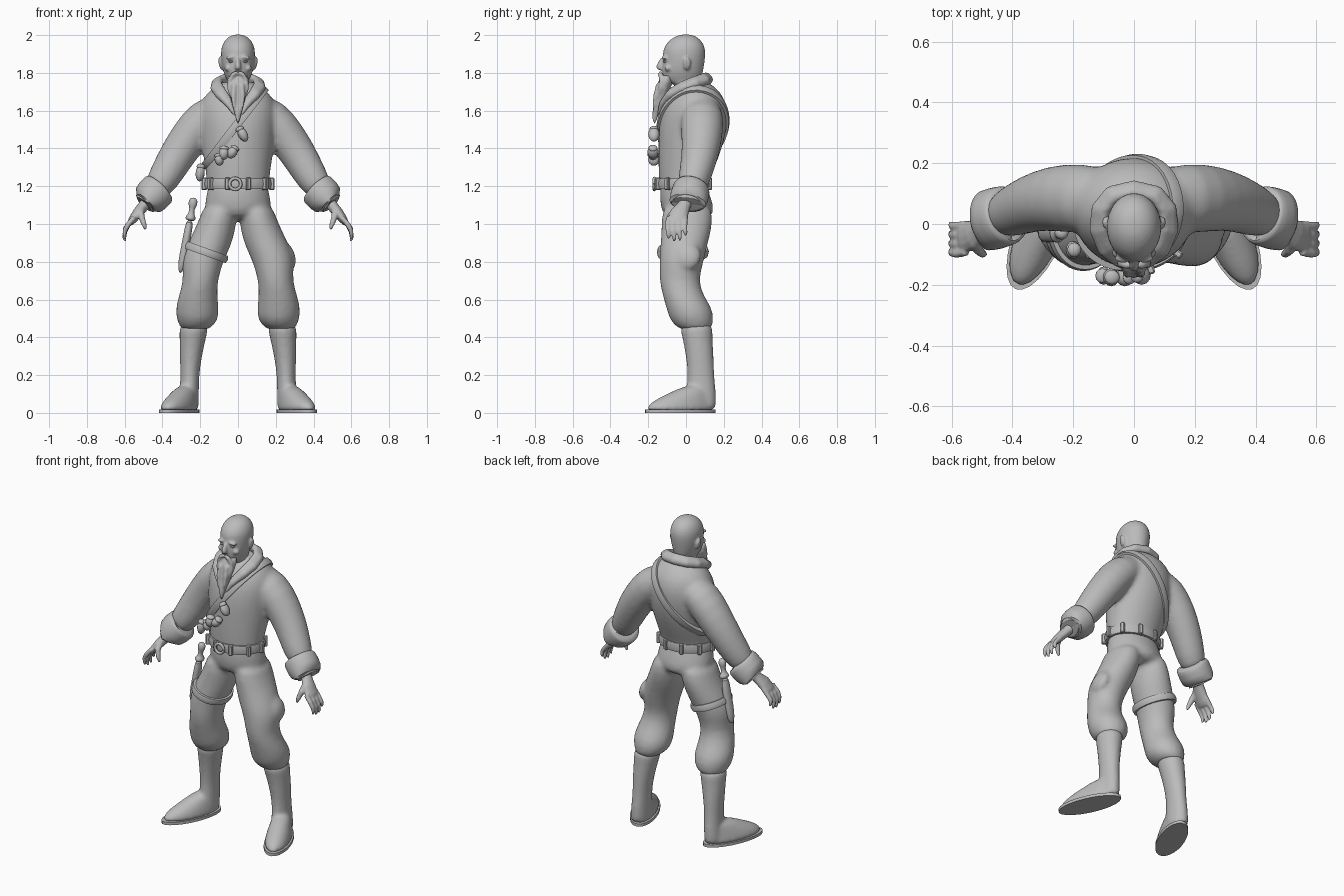
import bpy, bmesh, math
from math import sin, cos, pi
from mathutils import Vector, Matrix
from mathutils.bvhtree import BVHTree

cube = bpy.data.objects.get("Cube")
if cube:
    bpy.data.objects.remove(cube, do_unlink=True)

grey = bpy.data.materials.new("plain_grey")
grey.use_nodes = True
grey.diffuse_color = (0.5, 0.5, 0.5, 1)
grey.node_tree.nodes["Principled BSDF"].inputs["Base Color"].default_value = (0.5, 0.5, 0.5, 1)


def loft(bm, rings, flat=False, turn=0.0, n=16):
    """Skin elliptical rings (x, y, z, rx, ry) into a closed tube."""
    centres = [Vector(r[:3]) for r in rings]
    loops = []
    for i, r in enumerate(rings):
        t = Vector((0, 0, 1))
        if not flat:
            t = (centres[min(i + 1, len(rings) - 1)] - centres[max(i - 1, 0)]).normalized()
        u = Vector((0, 1, 0)).cross(t).normalized()
        v = t.cross(u)
        if turn:
            spin = Matrix.Rotation(turn, 3, t)
            u, v = spin @ u, spin @ v
        loops.append([bm.verts.new(centres[i] + u * r[3] * cos(2 * pi * k / n)
                                   + v * r[4] * sin(2 * pi * k / n)) for k in range(n)])
    for a, b in zip(loops, loops[1:]):
        for k in range(n):
            bm.faces.new((a[k], a[(k + 1) % n], b[(k + 1) % n], b[k]))
    bm.faces.new(loops[0])
    bm.faces.new(loops[-1])


def stack(bm, rows):
    """Centred horizontal rings given as (z, half width, front y, back y)."""
    loft(bm, [(0, (f + b) / 2, z, w, (b - f) / 2) for z, w, f, b in rows], flat=True)


def ball(bm, centre, size, tilt=0.0):
    m = Matrix.Translation(centre) @ Matrix.Rotation(tilt, 4, 'Y') @ Matrix.Diagonal((*size, 1))
    bmesh.ops.create_uvsphere(bm, u_segments=12, v_segments=8, radius=1, matrix=m)


def finish(name, bm, subsurf=1, voxel=0, relax=4, angle=60):
    """Turn a bmesh into an object, optionally fusing its shells."""
    bmesh.ops.recalc_face_normals(bm, faces=bm.faces)
    mesh = bpy.data.meshes.new(name)
    bm.to_mesh(mesh)
    bm.free()
    ob = bpy.data.objects.new(name, mesh)
    bpy.context.collection.objects.link(ob)
    mesh.materials.append(grey)
    bpy.ops.object.select_all(action='DESELECT')
    ob.select_set(True)
    bpy.context.view_layer.objects.active = ob
    if voxel:
        bpy.ops.object.shade_smooth()
    else:
        bpy.ops.object.shade_smooth_by_angle(angle=math.radians(angle))
    if subsurf:
        ob.modifiers.new("round", 'SUBSURF').levels = subsurf
        ob.modifiers["round"].render_levels = subsurf
    if voxel:
        fuse = ob.modifiers.new("fuse", 'REMESH')
        fuse.mode, fuse.voxel_size, fuse.use_smooth_shade = 'VOXEL', voxel, True
        soft = ob.modifiers.new("relax", 'SMOOTH')
        soft.factor, soft.iterations = 0.5, relax
    return ob


def tube(bm, pts, radii):
    """Round tube through points, with rounded ends."""
    curve = bpy.data.curves.new("path", 'CURVE')
    curve.dimensions, curve.bevel_depth, curve.bevel_resolution = '3D', 1, 2
    curve.use_fill_caps = True
    s = curve.splines.new('POLY')
    s.points.add(len(pts) - 1)
    for p, co, r in zip(s.points, pts, radii):
        p.co, p.radius = (*co, 1), r
    ob = bpy.data.objects.new("path", curve)
    mesh = bpy.data.meshes.new_from_object(ob)
    bm.from_mesh(mesh)
    bpy.data.objects.remove(ob)
    bpy.data.meshes.remove(mesh)


def band(name, body, centre, along, width, thick, n=48):
    """Strap lying on a body in the plane of a direction and a second axis."""
    bpy.context.view_layer.update()
    tree = BVHTree.FromObject(body, bpy.context.evaluated_depsgraph_get())
    c, e1, e2 = Vector(centre), Vector(along).normalized(), Vector((0, 1, 0))
    side = e1.cross(e2)
    bm = bmesh.new()
    loops = []
    for k in range(n):
        d = e1 * cos(2 * pi * k / n) + e2 * sin(2 * pi * k / n)
        hit = tree.ray_cast(c, d, 0.6)[0] or c + d * 0.15
        loops.append([bm.verts.new(hit + d * o + side * s) for o, s in
                      ((-0.02, -width), (thick, -width), (thick * 1.4, 0), (thick, width), (-0.02, width))])
    for a, b in zip(loops, loops[1:] + loops[:1]):
        for k in range(5):
            bm.faces.new((a[k], a[(k + 1) % 5], b[(k + 1) % 5], b[k]))
    return finish(name, bm, 0, angle=40), [v for v in loops]


# Tunic with both sleeves
bm = bmesh.new()
stack(bm, [(1.17, .165, -.14, .115), (1.22, .168, -.145, .12), (1.3, .178, -.15, .155),
           (1.4, .195, -.15, .195), (1.5, .205, -.15, .22), (1.6, .21, -.135, .225),
           (1.67, .19, -.1, .205), (1.72, .14, -.06, .165), (1.76, .08, -.03, .11)])
for s in (-1, 1):
    loft(bm, [(s * x, y, z, a, b) for x, y, z, a, b in (
        (.06, .08, 1.62, .09, .1), (.18, .085, 1.565, .11, .12), (.265, .085, 1.45, .105, .11),
        (.335, .07, 1.345, .096, .097), (.39, .045, 1.245, .088, .088), (.45, .02, 1.16, .07, .07))])
tunic = finish("tunic", bm, 1, .014, 5)

# Trousers gathered below the knee
bm = bmesh.new()
stack(bm, [(1.24, .15, -.13, .1), (1.2, .16, -.138, .112), (1.14, .175, -.142, .135),
           (1.07, .185, -.135, .155), (1.02, .12, -.1, .13)])
for s in (-1, 1):
    loft(bm, [(s * x, y, z, a, b) for x, y, z, a, b in (
        (.09, .005, 1.12, .09, .13), (.105, .008, 1.02, .102, .14), (.14, -.005, .92, .118, .13),
        (.17, -.018, .85, .118, .124), (.19, -.025, .79, .111, .118), (.198, -.038, .7, .092, .106),
        (.212, -.015, .62, .104, .11), (.216, .02, .55, .118, .125), (.215, .03, .49, .112, .118),
        (.222, .045, .455, .085, .095), (.23, .05, .44, .07, .08))], flat=True)
ball(bm, (.265, .01, .83), (.04, .075, .075), -.3)
trousers = finish("trousers", bm, 1, .014, 4)

# Boots with soles
for s, label in ((-1, "right"), (1, "left")):
    bm = bmesh.new()
    loft(bm, [(s * x, y, z, a, b) for x, y, z, a, b in (
        (.232, .055, .48, .07, .08), (.235, .055, .44, .078, .088), (.24, .062, .39, .07, .08),
        (.25, .073, .3, .06, .075), (.255, .08, .2, .05, .07), (.258, .08, .12, .052, .08),
        (.262, .075, .05, .055, .085), (.262, .075, .01, .055, .085))], flat=True)
    loft(bm, [(s * x, y, z, a, b) for x, y, z, a, b in (
        (.312, -.03, .005, .075, .19), (.312, -.03, .025, .078, .196), (.306, -.02, .06, .072, .18),
        (.288, .02, .1, .06, .13), (.265, .07, .15, .045, .075))], flat=True, turn=s * .4)
    finish(label + "_boot", bm, 1, .011, 4)
    bm = bmesh.new()
    loft(bm, [(s * .312, -.03, z, .08, .2) for z in (0, .018)], flat=True, turn=s * .4, n=24)
    finish(label + "_sole", bm, 0)

    # Turned-back cuff
    bm = bmesh.new()
    loft(bm, [(s * x, y, z, a, b) for x, y, z, a, b in (
        (.412, .032, 1.192, .07, .075), (.41, .032, 1.194, .09, .092), (.417, .03, 1.187, .1, .1),
        (.455, .018, 1.148, .098, .104), (.495, .008, 1.108, .094, .1), (.502, .006, 1.101, .085, .09),
        (.485, .01, 1.118, .055, .06))], n=20)
    finish(label + "_cuff", bm, 1)

    # Hand with four fingers and a thumb
    bm = bmesh.new()
    loft(bm, [(s * x, y, z, a, b) for x, y, z, a, b in (
        (.46, .01, 1.145, .034, .038), (.5, -.012, 1.095, .03, .036), (.53, -.035, 1.06, .028, .05),
        (.56, -.045, 1.02, .022, .052), (.572, -.047, 1.0, .014, .045))], n=12)
    for i in range(4):
        y = -.092 + i * .03
        drop = (.015, 0, .005, .03)[i]
        tube(bm, [(s * .55, y, 1.035), (s * .583, y - .005, .995), (s * .598, y - .004, .96 + drop / 2),
                  (s * .602, y, .925 + drop), (s * .596, y, .908 + drop)], (.014, .015, .013, .011, .006))
    tube(bm, [(s * .515, -.05, 1.075), (s * .512, -.085, 1.04), (s * .498, -.098, 1.0),
              (s * .488, -.1, .972)], (.02, .018, .014, .008))
    finish(label + "_hand", bm, 0, .006, 3)

# Bald head with brow, nose and ears
bm = bmesh.new()
stack(bm, [(1.66, .06, -.03, .1), (1.72, .058, -.045, .085), (1.745, .06, -.075, .08),
           (1.755, .055, -.115, .078), (1.785, .073, -.128, .088), (1.83, .086, -.13, .097),
           (1.88, .092, -.125, .104), (1.925, .093, -.125, .106), (1.965, .078, -.1, .09),
           (1.992, .052, -.062, .058), (2.004, .018, -.025, .025)])
loft(bm, [(0, -.118, 1.885, .012, .012), (0, -.134, 1.855, .013, .018),
          (0, -.142, 1.828, .019, .022), (0, -.13, 1.812, .014, .016)], flat=True, n=10)
for s in (-1, 1):
    ball(bm, (s * .036, -.113, 1.882), (.032, .016, .01), s * .15)
    ball(bm, (s * .05, -.095, 1.825), (.024, .02, .018))
    ball(bm, (s * .092, .005, 1.85), (.011, .022, .036), s * .2)
finish("head", bm, 1, .007, 2)

# Eyes
bm = bmesh.new()
for s in (-1, 1):
    ball(bm, (s * .036, -.108, 1.86), (.014, .014, .007))
finish("eyes", bm, 0)

# Long pointed beard and drooping moustache
bm = bmesh.new()
stack(bm, [(1.785, .056, -.13, -.07), (1.75, .06, -.148, -.07), (1.71, .052, -.155, -.085),
           (1.65, .036, -.165, -.11), (1.59, .02, -.178, -.14), (1.55, .01, -.178, -.155),
           (1.53, .003, -.17, -.163)])
for s in (-1, 1):
    tube(bm, [(s * .004, -.136, 1.803), (s * .025, -.136, 1.793), (s * .043, -.13, 1.76),
              (s * .047, -.135, 1.715), (s * .038, -.145, 1.67)], (.01, .013, .013, .011, .003))
    tube(bm, [(s * .02, -.145, 1.74), (s * .024, -.16, 1.68), (s * .022, -.168, 1.63),
              (s * .016, -.17, 1.59)], (.014, .014, .01, .003))
finish("beard", bm, 0, .007, 2)

# Rolled collar open in a V
half = [(.01, -.148, 1.57), (.05, -.125, 1.635), (.095, -.085, 1.685), (.12, -.02, 1.72),
        (.115, .05, 1.745), (.075, .1, 1.76)]
path = half + [(0, .118, 1.765)] + [(-x, y, z) for x, y, z in reversed(half)]
thick = [.008, .02, .026, .028, .028, .028]
bm = bmesh.new()
tube(bm, path, thick + [.028] + thick[::-1])
tube(bm, [(x * .86, y * .9, z + .018) for x, y, z in path], [r * .75 for r in thick + [.028] + thick[::-1]])
finish("collar", bm, 0, .009, 4)

# Straps lying on the clothes
band("shoulder_strap", tunic, (-.03, .03, 1.495), (.34, 0, .44), .022, .012)
band("belt", tunic, (0, -.01, 1.212), (1, 0, 0), .028, .014)
band("thigh_strap", trousers, (-.165, -.015, .85), (1, 0, -.36), .02, .013)

# Belt buckle and loops
bm = bmesh.new()
loop = [(-.015 + .03 * cos(k * pi / 8), -.168, 1.212 + .03 * sin(k * pi / 8)) for k in range(17)]
tube(bm, loop, [.009] * 17)
finish("buckle", bm, 0)
bm = bmesh.new()
for k in range(10):
    a = (k + .5) * pi / 5 + pi / 2
    m = Matrix.Translation((.178 * cos(a), -.014 + .143 * sin(a), 1.212)) @ Matrix.Rotation(a, 4, 'Z')
    bmesh.ops.create_cube(bm, size=1, matrix=m @ Matrix.Diagonal((.03, .024, .066, 1)))
bmesh.ops.bevel(bm, geom=list(bm.edges), offset=.005, segments=1, affect='EDGES')
finish("belt_loops", bm, 0, angle=30)

# Pouches hanging on the shoulder strap
for i, (x, y, z, w, h, tilt) in enumerate(((.025, -.17, 1.475, .025, .042, -.5), (-.03, -.175, 1.38, .026, .036, .6),
                                           (-.075, -.175, 1.375, .027, .036, .1), (-.1, -.17, 1.34, .024, .032, -.2),
                                           (-.2, -.085, 1.27, .024, .045, .1))):
    bm = bmesh.new()
    ball(bm, (x, y, z), (w, .03, h), tilt)
    ball(bm, (x + sin(tilt) * h * .75, y, z + cos(tilt) * h * .75), (w * .95, .024, h * .35), tilt)
    finish("pouch_%d" % (i + 1), bm, 0)

# Sheathed dagger on the right thigh
bm = bmesh.new()
loft(bm, [(-.236, -.03, 1.14, .012, .012), (-.237, -.03, 1.125, .026, .024), (-.24, -.03, 1.095, .024, .022),
          (-.243, -.03, 1.085, .014, .016), (-.248, -.03, 1.05, .015, .017), (-.25, -.03, 1.04, .03, .035),
          (-.254, -.03, 1.015, .028, .035)], n=10)
finish("dagger_handle", bm, 1)
bm = bmesh.new()
loft(bm, [(-.253, -.03, 1.03, .022, .032), (-.27, -.03, .93, .022, .032), (-.287, -.03, .84, .024, .034),
          (-.301, -.03, .77, .02, .028), (-.306, -.03, .74, .006, .01)], n=10)
finish("dagger_sheath", bm, 1)
